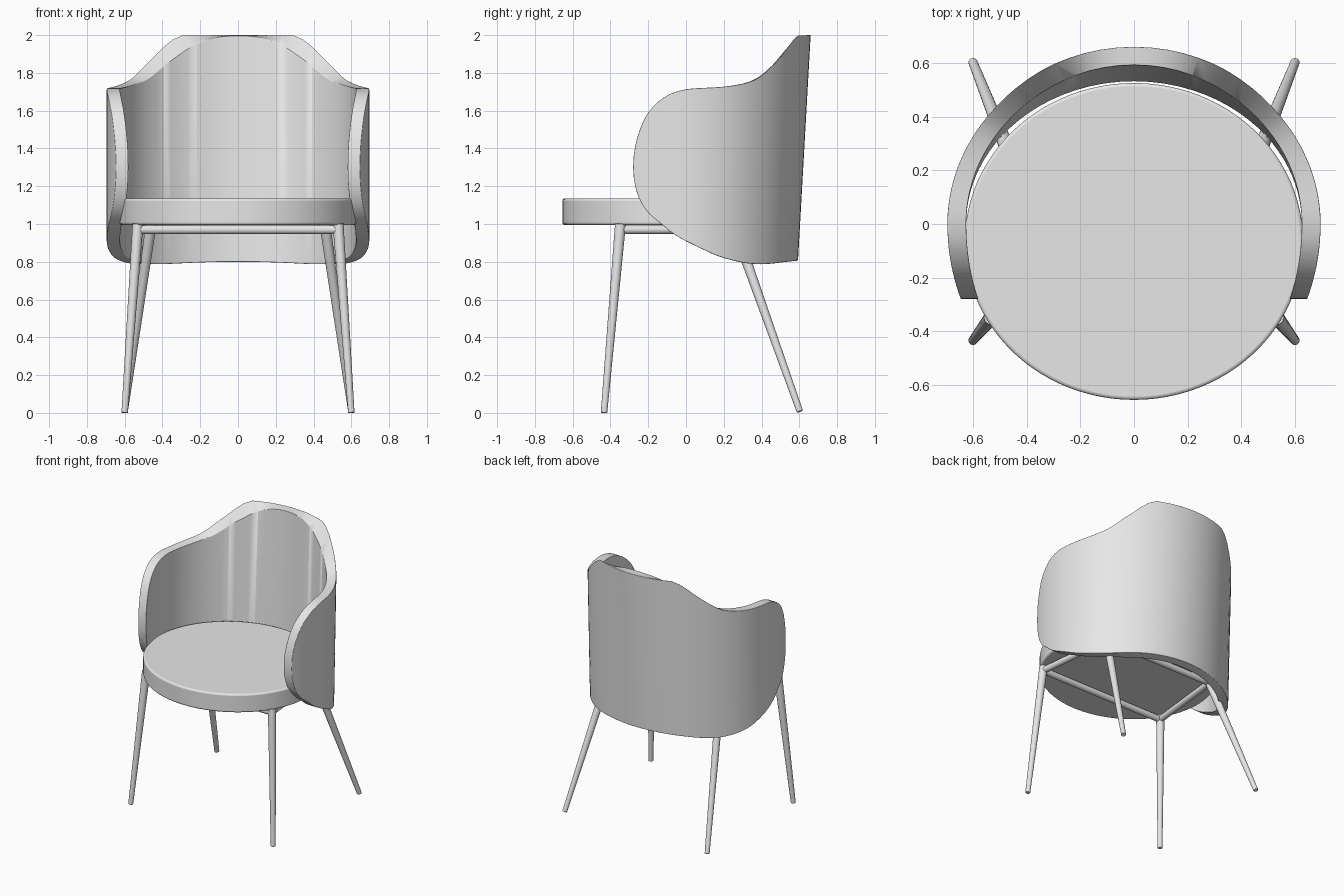
import bpy, bmesh, math
from mathutils import Vector

cube = bpy.data.objects.get("Cube")
if cube:
    bpy.data.objects.remove(cube, do_unlink=True)

grey = bpy.data.materials.new("light_grey")
grey.use_nodes = True
grey.diffuse_color = (0.8, 0.8, 0.8, 1)
grey.node_tree.nodes["Principled BSDF"].inputs["Base Color"].default_value = (0.8, 0.8, 0.8, 1)


def finish(name, bm, bevel=0.0, segments=3):
    """Turn a bmesh into a grey, smooth object with softened edges."""
    bmesh.ops.recalc_face_normals(bm, faces=bm.faces)
    mesh = bpy.data.meshes.new(name)
    bm.to_mesh(mesh)
    bm.free()
    mesh.materials.append(grey)
    obj = bpy.data.objects.new(name, mesh)
    bpy.context.collection.objects.link(obj)
    if bevel:
        mod = obj.modifiers.new("soft_edges", "BEVEL")
        mod.width, mod.segments = bevel, segments
        mod.limit_method, mod.angle_limit = "ANGLE", math.radians(50)
    bpy.ops.object.select_all(action="DESELECT")
    obj.select_set(True)
    bpy.context.view_layer.objects.active = obj
    bpy.ops.object.shade_smooth_by_angle(angle=math.radians(40))
    return obj


def tube(name, start, end, r_start, r_end):
    """Tapered round bar between two points."""
    start, end = Vector(start), Vector(end)
    axis = end - start
    bm = bmesh.new()
    bmesh.ops.create_cone(bm, cap_ends=True, segments=24, radius1=r_start,
                          radius2=r_end, depth=axis.length)
    bmesh.ops.rotate(bm, verts=bm.verts, matrix=axis.to_track_quat("Z", "Y").to_matrix())
    bmesh.ops.translate(bm, verts=bm.verts, vec=(start + end) / 2)
    finish(name, bm, 0.003, 2)


# Side outline of the backrest: upper and lower edge heights along y
TIP = -0.28
UPPER = [(TIP, 1.3), (-0.26, 1.45), (-0.2, 1.59), (-0.1, 1.68), (0, 1.713), (0.2, 1.727),
         (0.33, 1.75), (0.4, 1.785), (0.5, 1.885), (0.595, 2.0), (0.67, 2.0)]
LOWER = [(TIP, 1.3), (-0.25, 1.14), (-0.2, 1.06), (-0.13, 1.0), (-0.07, 0.95),
         (0.07, 0.875), (0.2, 0.82), (0.38, 0.787), (0.6, 0.807), (0.67, 0.81)]


def height(points, y):
    """Smooth curve through the points, rounded at the front tip."""
    pts = [(math.sqrt(max(p - TIP, 0)), z) for p, z in points]
    u = min(max(math.sqrt(max(y - TIP, 0)), 0), pts[-1][0])
    i = max(k for k in range(len(pts) - 1) if pts[k][0] <= u)

    def slope(k):
        a, b = pts[max(k - 1, 0)], pts[min(k + 1, len(pts) - 1)]
        return (b[1] - a[1]) / (b[0] - a[0])

    (u0, z0), (u1, z1) = pts[i], pts[i + 1]
    w = u1 - u0
    t = (u - u0) / w
    z = ((2 * t**3 - 3 * t**2 + 1) * z0 + (t**3 - 2 * t**2 + t) * w * slope(i)
         + (3 * t**2 - 2 * t**3) * z1 + (t**3 - t**2) * w * slope(i + 1))
    return min(z, 2.0)


def shell_point(points, theta, a, b):
    """Point where the leaning wall meets the side outline."""
    s = math.sin(theta)
    y0 = s * (b if s > 0 else 0.75)
    y, z = y0, 1.3
    for _ in range(12):
        z = height(points, y)
        y = y0 * (1 - 0.085 * (2 - z)) if y0 > 0 else y0
    return Vector((a * math.cos(theta), y, z))


# Curved backrest with arms
bm = bmesh.new()
STEPS = 36
tip_angle = math.asin(TIP / 0.75)
half = []
for k in range(STEPS + 1):
    th = tip_angle + (math.pi / 2 - tip_angle) * (k / STEPS) ** 1.7
    half.append([shell_point(LOWER, th, 0.695, 0.66), shell_point(UPPER, th, 0.695, 0.66),
                 shell_point(UPPER, th, 0.625, 0.592), shell_point(LOWER, th, 0.625, 0.592)])
mirrored = [[Vector((-p.x, p.y, p.z)) for p in col] for col in reversed(half[:-1])]
columns = [[bm.verts.new(p) for p in col] for col in half + mirrored]
for c, d in zip(columns, columns[1:]):
    for j in range(4):
        n = (j + 1) % 4
        bm.faces.new((c[j], c[n], d[n], d[j]))
bmesh.ops.remove_doubles(bm, verts=bm.verts, dist=0.0005)
finish("backrest", bm, 0.01)

# Round seat cushion
bm = bmesh.new()
bmesh.ops.create_cone(bm, cap_ends=True, segments=96, radius1=1, radius2=1, depth=0.14)
bmesh.ops.scale(bm, verts=bm.verts, vec=(0.63, 0.59, 1))
bmesh.ops.translate(bm, verts=bm.verts, vec=(0, -0.065, 1.065))
finish("seat", bm, 0.012)

# Splayed legs and side rails
for side, sx in (("left", 1), ("right", -1)):
    tube("front_leg_" + side, (0.6 * sx, -0.434, 0), (0.53 * sx, -0.347, 1.0), 0.017, 0.029)
    tube("back_leg_" + side, (0.6 * sx, 0.603, 0.007), (0.46 * sx, 0.25, 1.0), 0.017, 0.029)
    tube("side_rail_" + side, (0.53 * sx, -0.35, 0.97), (0.465 * sx, 0.262, 0.97), 0.023, 0.023)

# Cross rails under the seat
tube("front_rail", (-0.53, -0.35, 0.97), (0.53, -0.35, 0.97), 0.023, 0.023)
tube("back_rail", (-0.465, 0.262, 0.97), (0.465, 0.262, 0.97), 0.023, 0.023)
